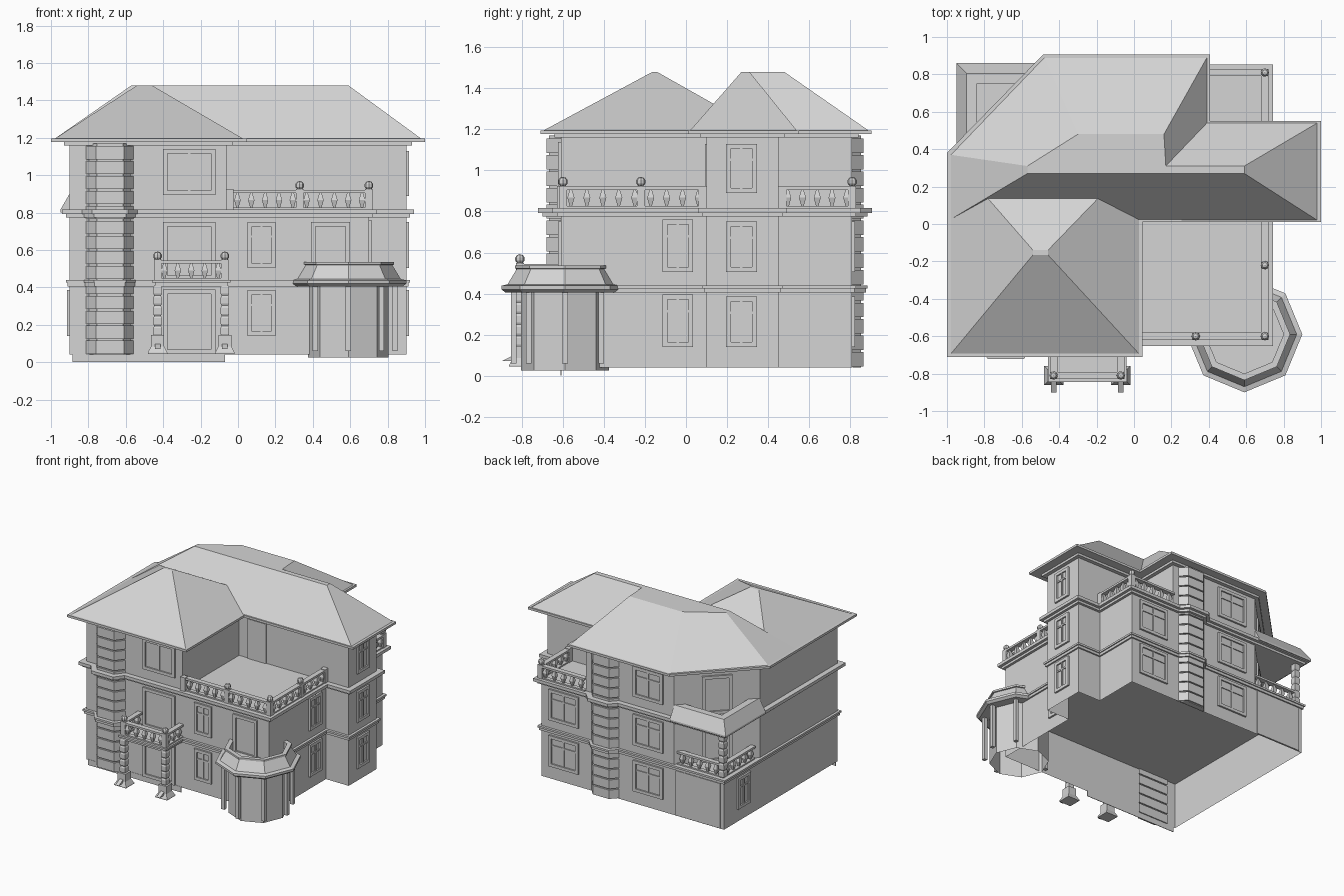
import bpy, bmesh
from math import atan2, cos, sin, pi, radians
from mathutils import Matrix, Vector

cube = bpy.data.objects.get("Cube")
if cube:
    bpy.data.objects.remove(cube)

stone = bpy.data.materials.new("grey_stone")
stone.use_nodes = True
GREY = (0.66, 0.66, 0.66, 1)
stone.diffuse_color = GREY
stone.node_tree.nodes["Principled BSDF"].inputs["Base Color"].default_value = GREY


def finish(name, bm):
    bmesh.ops.recalc_face_normals(bm, faces=bm.faces[:])
    mesh = bpy.data.meshes.new(name)
    bm.to_mesh(mesh)
    bm.free()
    mesh.materials.append(stone)
    ob = bpy.data.objects.new(name, mesh)
    bpy.context.collection.objects.link(ob)


def loft(bm, rings, caps=True):
    vs = [[bm.verts.new(p) for p in r] for r in rings]
    n = len(vs[0])
    for a, b in zip(vs, vs[1:]):
        for i in range(n):
            j = (i + 1) % n
            bm.faces.new((a[i], a[j], b[j], b[i]))
    if caps:
        bm.faces.new(vs[0][::-1])
        bm.faces.new(vs[-1])


def offset(pts, d):
    # mitred offset of a counter-clockwise outline
    out = []
    for i, p in enumerate(pts):
        a, b, c = Vector(pts[i - 1]), Vector(p), Vector(pts[(i + 1) % len(pts)])
        e, f = (b - a).normalized(), (c - b).normalized()
        n, m = Vector((e.y, -e.x)), Vector((f.y, -f.x))
        out.append(tuple(b + (n + m) * d / (1 + n.dot(m))))
    return out


def level(pts, z):
    return [(x, y, z) for x, y in pts]


def prism(name, pts, z0, z1, off=0, caps=True):
    bm = bmesh.new()
    o = offset(pts, off) if off else pts
    loft(bm, [level(o, z0), level(o, z1)], caps)
    finish(name, bm)


def box(bm, lo, hi, m=Matrix()):
    c = [(a + b) / 2 for a, b in zip(lo, hi)]
    s = [b - a for a, b in zip(lo, hi)]
    bmesh.ops.create_cube(bm, size=1, matrix=m @ Matrix.Translation(c) @ Matrix.Diagonal((*s, 1)))


def square(r, z, x=0, y=0):
    return [(x - r, y - r, z), (x + r, y - r, z), (x + r, y + r, z), (x - r, y + r, z)]


def rect(x0, y0, x1, y1):
    return [(x0, y0), (x1, y0), (x1, y1), (x0, y1)]


def opening(name, x, y, turn, z0, z1, w, bars=1, transom=False):
    # raised frame, thin pane and glazing bars, facing -y before turning
    m = Matrix.Translation((x, y, 0)) @ Matrix.Rotation(radians(turn), 4, 'Z')
    bm = bmesh.new()
    h, t, d = w / 2, 0.024, -0.014
    box(bm, (-h, d, z0), (-h + t, 0, z1), m)
    box(bm, (h - t, d, z0), (h, 0, z1), m)
    box(bm, (-h + t, d, z1 - t), (h - t, 0, z1), m)
    box(bm, (-h + t, d, z0), (h - t, 0, z0 + t), m)
    box(bm, (-h + t, -0.003, z0 + t), (h - t, 0, z1 - t), m)
    for i in range(bars):
        u = -h + w * (i + 1) / (bars + 1)
        box(bm, (u - 0.006, -0.01, z0 + t), (u + 0.006, 0, z1 - t), m)
    if transom:
        z = z0 + 0.68 * (z1 - z0)
        box(bm, (-h + t, -0.01, z - 0.006), (h - t, 0, z + 0.006), m)
    finish(name, bm)


def balustrade(name, p, q, z):
    p, q = Vector(p), Vector(q)
    d = q - p
    length = d.length
    m = Matrix.Translation((*p, z)) @ Matrix.Rotation(atan2(d.y, d.x), 4, 'Z')
    bm = bmesh.new()
    box(bm, (0, -0.016, 0), (length, 0.016, 0.01), m)
    box(bm, (0, -0.02, 0.088), (length, 0.02, 0.104), m)
    n = max(2, round(length / 0.075))
    for i in range(n):
        u = length * (i + 0.5) / n
        prof = [(0.006, 0.01), (0.017, 0.05), (0.006, 0.088)]
        loft(bm, [[m @ Vector(v) for v in square(r, h, u)] for r, h in prof])
    finish(name, bm)


def post(name, x, y, z, ball=True):
    bm = bmesh.new()
    loft(bm, [square(0.02, z, x, y), square(0.02, z + 0.108, x, y)])
    if ball:
        loft(bm, [square(0.012, z + 0.108, x, y), square(0.012, z + 0.118, x, y)])
        bmesh.ops.create_uvsphere(bm, u_segments=8, v_segments=5, radius=0.024,
                                  matrix=Matrix.Translation((x, y, z + 0.128)))
    finish(name, bm)


def ringed_column(name, x, y, z0, z1):
    bm = bmesh.new()
    n = round((z1 - z0) / 0.055)
    step = (z1 - z0) / n
    for i in range(n):
        z = z0 + i * step
        loft(bm, [square(0.018, z, x, y), square(0.023, z + step * 0.2, x, y),
                  square(0.023, z + step * 0.8, x, y), square(0.018, z + step, x, y)])
    finish(name, bm)


# Floor outlines
EAST = [(0.7, 0.1), (0.9, 0.1), (0.9, 0.45), (0.7, 0.45), (0.7, 0.81)]
ground = [(-0.9, -0.61), (0.7, -0.61)] + EAST + [(-0.9, 0.81)]
middle = ground[:-1] + [(-0.46, 0.81), (-0.9, 0.36)]
upper = [(-0.9, -0.61), (-0.06, -0.61), (-0.06, 0.1), (0.9, 0.1), (0.9, 0.45),
         (0.31, 0.45), (0.31, 0.81), (-0.46, 0.81), (-0.9, 0.36)]
front_bay = [(-0.82, -0.6), (-0.76, -0.68), (-0.61, -0.68), (-0.55, -0.6)]
back_bay = [(0.27, 0.8), (0.21, 0.865), (0.07, 0.865), (0.01, 0.8)]

# Walls and string courses
prism("ground_walls", ground, 0.04, 0.41, caps=False)
prism("middle_walls", middle, 0.43, 0.79)
prism("upper_walls", upper, 0.8, 1.17)
prism("front_plinth", rect(-0.885, -0.612, -0.07, -0.608), 0, 0.045)
for name, outline in (("main", ground), ("front_bay", front_bay), ("back_bay", back_bay)):
    for i, (z0, z1, off) in enumerate(((0.405, 0.428, 0.012), (0.425, 0.44, 0.02),
                                       (0.775, 0.795, 0.02), (0.793, 0.817, 0.042))):
        prism(f"{name}_string_course_{i}", outline, z0, z1, off)

# Grooved bays
for name, outline in (("front_bay", front_bay), ("back_bay", back_bay)):
    prism(name + "_core", outline, 0.04, 1.17, -0.012)
    bm = bmesh.new()
    for i in range(14):
        z = 0.045 + i * 0.08
        loft(bm, [level(outline, z), level(outline, z + 0.07)])
    finish(name + "_blocks", bm)

# Roof: eaves, main hipped roof with flat crown, front pyramid
eave = [(-1, -0.71), (0.045, -0.71), (0.045, 0.012), (1, 0.012), (1, 0.55),
        (0.405, 0.55), (0.405, 0.905), (-0.487, 0.905), (-1, 0.38)]
prism("eaves_moulding", upper, 1.16, 1.18, 0.03)
prism("eaves_board", eave, 1.178, 1.196)
slope = [(-0.98, 0.025), (0.98, 0.02), (0.98, 0.54), (0.39, 0.54),
         (0.39, 0.89), (-0.48, 0.89), (-0.98, 0.37)]
crown = [(-0.57, 0.27), (0.59, 0.27), (0.59, 0.31), (0.17, 0.31),
         (0.16, 0.48), (-0.3, 0.48), (-0.57, 0.31)]
bm = bmesh.new()
loft(bm, [level(slope, 1.195), level(crown, 1.48)])
finish("main_roof", bm)
bm = bmesh.new()
loft(bm, [level(rect(-0.98, -0.695, 0.028, 0.365), 1.195),
          level(rect(-0.54, -0.165, -0.46, -0.14), 1.48)])
finish("front_roof", bm)

# Corner balcony with its skirt roof
bm = bmesh.new()
path = [(-0.46, 0.81), (-0.9, 0.81), (-0.9, 0.36)]
rings = []
for i, (x, y) in enumerate(path):
    sx, sy = -(i > 0), int(i < 2)
    rings.append([(x + sx * o, y + sy * o, z) for o, z in
                  ((0.05, 0.8), (0.05, 0.815), (-0.005, 0.91), (-0.06, 0.91), (-0.06, 0.8))])
loft(bm, rings)
finish("skirt_roof", bm)
ringed_column("corner_column", -0.87, 0.78, 0.44, 0.78)
balustrade("corner_balustrade_back", (-0.48, 0.78), (-0.85, 0.78), 0.44)
balustrade("corner_balustrade_side", (-0.87, 0.76), (-0.87, 0.4), 0.44)

# Terrace railings
T = 0.817
balustrade("terrace_rail_front", (-0.04, -0.6), (0.7, -0.6), T)
balustrade("terrace_rail_side", (0.7, -0.6), (0.7, 0.1), T)
balustrade("back_terrace_rail_side", (0.7, 0.46), (0.7, 0.82), T)
balustrade("back_terrace_rail", (0.7, 0.81), (0.31, 0.81), T)
for i, (x, y) in enumerate(((0.33, -0.6), (0.7, -0.6), (0.7, -0.22), (0.7, 0.81))):
    post(f"terrace_post_{i}", x, y, T)
for i, (x, y) in enumerate(((-0.045, -0.61), (0.7, 0.08), (0.7, 0.47))):
    post(f"terrace_end_post_{i}", x, y, T, False)

# Entrance porch with balcony above
prism("porch_slab", rect(-0.445, -0.83, -0.055, -0.6), 0.405, 0.428)
prism("porch_slab_edge", rect(-0.46, -0.845, -0.04, -0.6), 0.425, 0.44)
balustrade("porch_rail_front", (-0.43, -0.81), (-0.07, -0.81), 0.44)
for side, x in (("right", -0.43), ("left", -0.07)):
    balustrade(f"porch_rail_{side}", (x, -0.81), (x, -0.61), 0.44)
    post(f"porch_post_{side}", x, -0.81, 0.44)
    ringed_column(f"porch_column_{side}", x, -0.81, 0.14, 0.41)
    bm = bmesh.new()
    loft(bm, [square(r, z, x, -0.81) for r, z in
              ((0.052, 0.045), (0.052, 0.052), (0.035, 0.085), (0.035, 0.145))])
    # sloping foot in front of the pedestal
    loft(bm, [[(u, -0.9, 0.07), (u, -0.84, 0.07), (u, -0.84, 0.1)] for u in (x - 0.015, x + 0.015)])
    finish(f"porch_pedestal_{side}", bm)


# Octagonal corner sunroom
def octagon(r, z):
    return [(0.59 + r * cos(i * pi / 4), -0.59 + r * sin(i * pi / 4), z) for i in range(8)]


bm = bmesh.new()
loft(bm, [octagon(0.215, 0.025), octagon(0.215, 0.41)], False)
finish("sunroom_walls", bm)
bm = bmesh.new()
loft(bm, [octagon(r, z) for r, z in ((0.29, 0.405), (0.31, 0.42), (0.31, 0.438), (0.28, 0.445),
                                     (0.235, 0.52), (0.245, 0.522), (0.245, 0.537),
                                     (0.21, 0.537), (0.21, 0.46))])
finish("sunroom_roof", bm)
bm = bmesh.new()
for i in (0, 1, 4, 5, 6, 7):
    x, y, _ = octagon(0.25, 0)[i]
    loft(bm, [square(0.014, 0.06, x, y), square(0.014, 0.41, x, y)])
finish("sunroom_posts", bm)

# Doors and windows
opening("front_window_upper", -0.26, -0.61, 0, 0.895, 1.14, 0.28)
opening("balcony_door", -0.26, -0.61, 0, 0.44, 0.75, 0.28, 0)
opening("front_door", -0.26, -0.61, 0, 0.045, 0.39, 0.28, 0)
prism("terrace_door", rect(0.02, 0.092, 0.18, 0.1), T, 1.13)
opening("sunroom_terrace_door", 0.495, -0.61, 0, 0.44, 0.75, 0.21, 0)
for i, (z0, z1) in enumerate(((0.14, 0.385), (0.505, 0.75), (0.89, 1.13))):
    opening(f"east_bay_window_{i}", 0.9, 0.27, 90, z0, z1, 0.15, 1, True)
    opening(f"back_window_middle_{i}", -0.24, 0.81, 180, z0, z1, 0.26, 1, True)
    if i < 2:
        opening(f"front_window_{i}", 0.125, -0.61, 0, z0, z1, 0.15, 1, True)
        opening(f"east_window_{i}", 0.7, -0.04, 90, z0, z1 + 0.01, 0.15, 1, True)
        opening(f"back_window_end_{i}", 0.5, 0.81, 180, z0, z1, 0.26, 1, True)
prism("garage_door", rect(-0.87, 0.81, -0.48, 0.818), 0.045, 0.4)
opening("west_window", -0.9, 0.57, -90, 0.14, 0.385, 0.16, 1, True)
for name, z0, z1 in (("corner_balcony_door", 0.44, 0.75), ("skirt_terrace_door", T, 1.12)):
    opening(name, -0.68, 0.585, 225 - 0.6, z0, z1, 0.22, 0)
